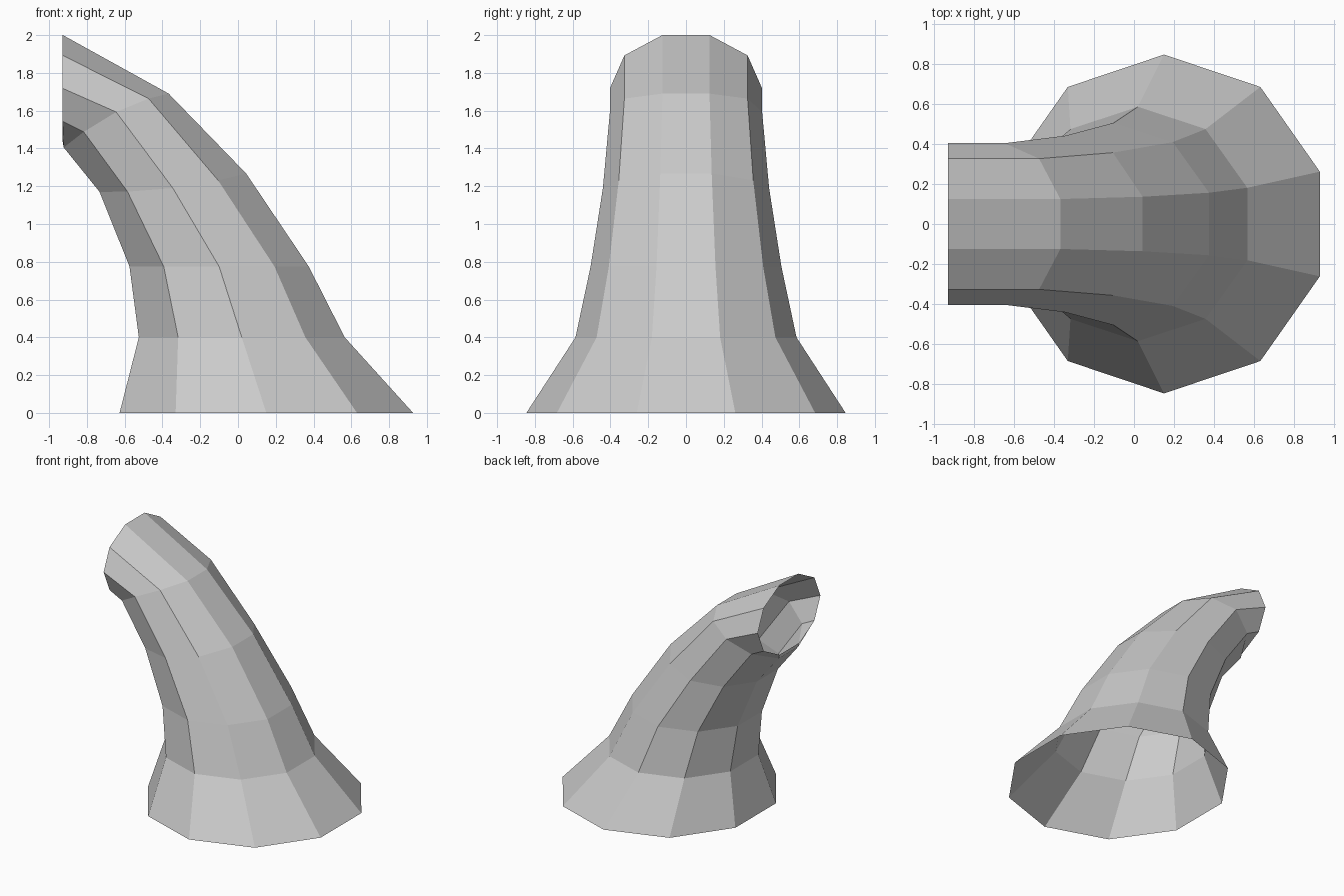
import bpy
import bmesh
from math import cos, sin, radians

cube = bpy.data.objects.get("Cube")
if cube:
    bpy.data.objects.remove(cube, do_unlink=True)

SIDES = 10

# Rings from base to mouth: centre (x, z), bend-plane half axis (x, z), half width in y, bow in z
RINGS = [
    ((0.15, 0.0), (0.817, 0.0), 0.845, 0.0),
    ((0.02, 0.4), (0.573, 0.0), 0.585, 0.0),
    ((-0.10, 0.775), (0.499, 0.0), 0.505, 0.0),
    ((-0.345, 1.19), (0.408, 0.051), 0.44, 0.032),
    ((-0.645, 1.593), (0.292, 0.15), 0.403, -0.05),
    ((-0.928, 1.718), (0.0, 0.297), 0.403, 0.0),
]


def flat_material(name, color):
    mat = bpy.data.materials.new(name)
    mat.use_nodes = True
    mat.diffuse_color = color
    for node in mat.node_tree.nodes:
        if node.type == 'BSDF_PRINCIPLED':
            node.inputs["Base Color"].default_value = color
    return mat


def add_ring(bm, centre, axis, width, bow):
    verts = []
    for i in range(SIDES):
        a = radians(360 / SIDES * (i + 0.5))
        c = cos(a)
        verts.append(bm.verts.new((centre[0] + axis[0] * c,
                                   width * sin(a),
                                   centre[1] + axis[1] * c + bow * c * c)))
    return verts


# Bent, flared tube, open at the base and at the mouth
bm = bmesh.new()
rings = [add_ring(bm, *ring) for ring in RINGS]
for low, high in zip(rings, rings[1:]):
    for i in range(SIDES):
        j = (i + 1) % SIDES
        bm.faces.new((low[i], low[j], high[j], high[i]))

mesh = bpy.data.meshes.new("bent_pipe")
bm.to_mesh(mesh)
bm.free()
mesh.materials.append(flat_material("light grey", (0.6, 0.6, 0.6, 1.0)))
pipe = bpy.data.objects.new("bent_pipe", mesh)
bpy.context.collection.objects.link(pipe)
